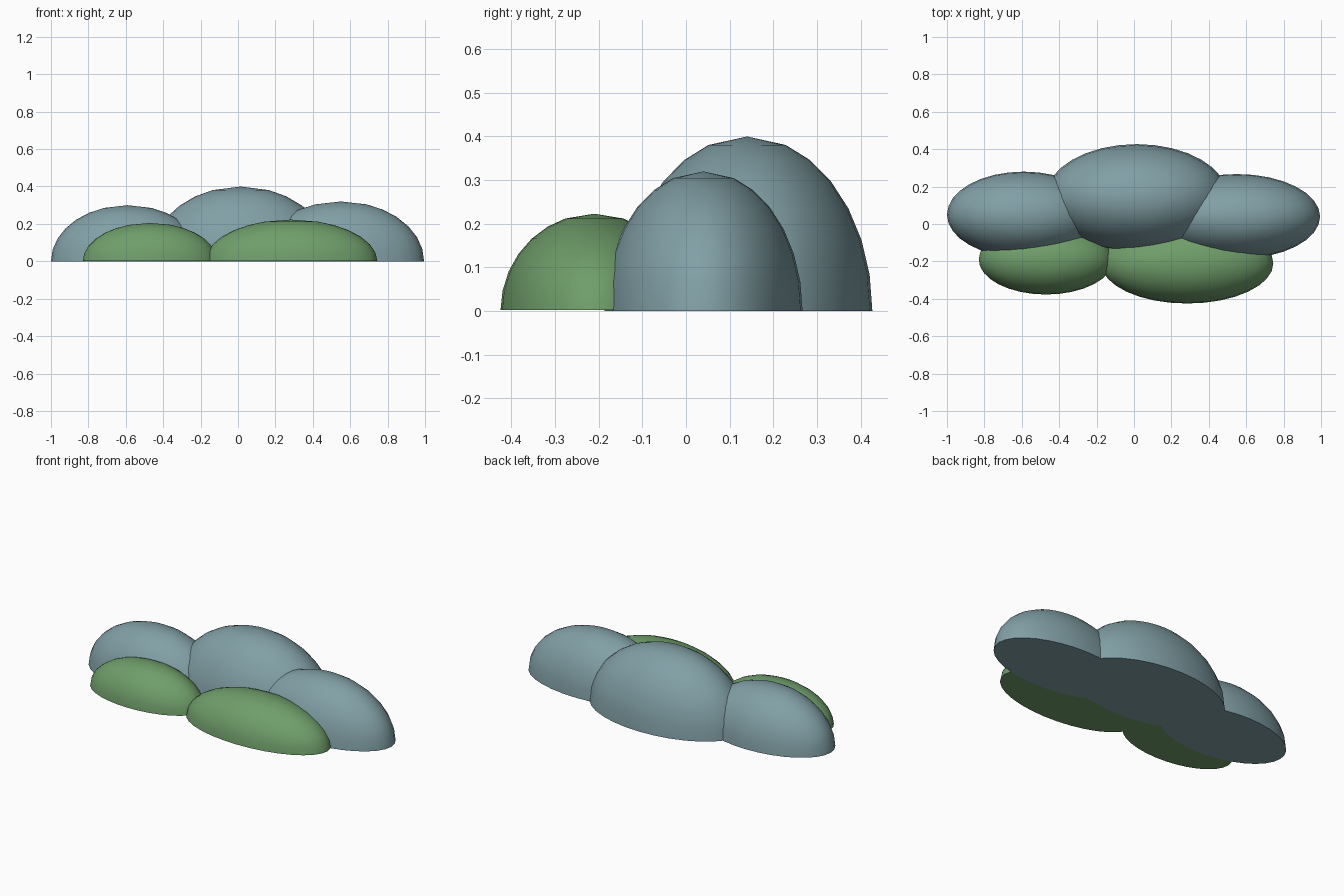
import bpy, bmesh
from math import sin, cos, pi, radians

cube = bpy.data.objects.get("Cube")
if cube:
    bpy.data.objects.remove(cube, do_unlink=True)


def make_material(name, rgb):
    mat = bpy.data.materials.new(name)
    mat.use_nodes = True
    colour = (*rgb, 1)
    mat.diffuse_color = colour
    mat.node_tree.nodes["Principled BSDF"].inputs["Base Color"].default_value = colour
    return mat


blue = make_material("slate blue", (0.22, 0.35, 0.38))
green = make_material("leaf green", (0.16, 0.34, 0.145))

SEGMENTS = 32
RING_TILTS = range(90, 17, -12)  # degrees from the apex, base ring first


def make_dome(name, centre, radii, mat, base=0.0):
    """Half ellipsoid with a flat closed base and a small cone cap."""
    cx, cy = centre
    rx, ry, height = radii
    bm = bmesh.new()
    rings = []
    for tilt in RING_TILTS:
        r, z = sin(radians(tilt)), cos(radians(tilt))
        ring = []
        for i in range(SEGMENTS):
            a = 2 * pi * i / SEGMENTS
            ring.append(bm.verts.new((cx + rx * r * cos(a), cy + ry * r * sin(a),
                                      max(height * z, base))))
        rings.append(ring)
    apex = bm.verts.new((cx, cy, height))
    bm.faces.new(rings[0][::-1])
    for i in range(SEGMENTS):
        j = (i + 1) % SEGMENTS
        for low, high in zip(rings, rings[1:]):
            bm.faces.new((low[i], low[j], high[j], high[i]))
        bm.faces.new((rings[-1][i], rings[-1][j], apex))
    mesh = bpy.data.meshes.new(name)
    bm.to_mesh(mesh)
    bm.free()
    mesh.materials.append(mat)
    obj = bpy.data.objects.new(name, mesh)
    bpy.context.collection.objects.link(obj)
    bpy.ops.object.select_all(action="DESELECT")
    obj.select_set(True)
    bpy.context.view_layer.objects.active = obj
    bpy.ops.object.shade_smooth_by_angle(angle=radians(40))
    return obj


# Back row of hills
make_dome("right_back_hill", (-0.59, 0.05), (0.41, 0.23, 0.30), blue)
make_dome("middle_back_hill", (0.015, 0.14), (0.49, 0.287, 0.40), blue)
make_dome("left_back_hill", (0.55, 0.04), (0.445, 0.227, 0.32), blue)

# Front row of hills, bases a hair higher so they do not clash with the back row
make_dome("right_front_hill", (-0.47, -0.19), (0.36, 0.187, 0.205), green, 0.002)
make_dome("left_front_hill", (0.285, -0.21), (0.46, 0.215, 0.223), green, 0.002)
